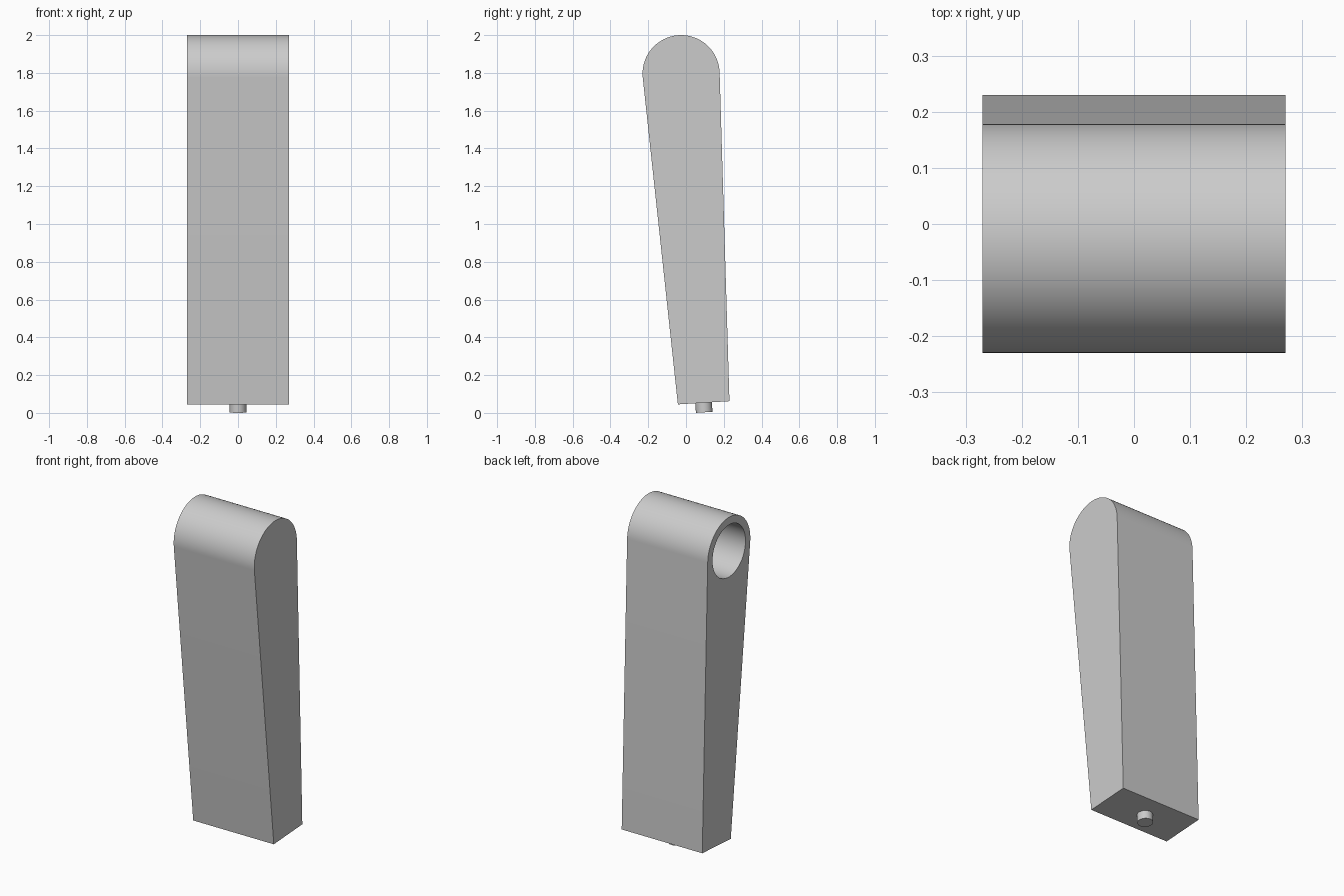
import bpy, bmesh
from math import radians, sin, cos
from mathutils import Matrix, Vector

if "Cube" in bpy.data.objects:
    bpy.data.objects.remove(bpy.data.objects["Cube"], do_unlink=True)

HALF_WIDTH = 0.27
LEAN = radians(3.8)
CENTRE = Vector((-0.026, 1.796))   # arc centre in y, z
RADIUS = 0.204
BORE_RADIUS = 0.158
BORE_DEPTH = 0.48

grey = bpy.data.materials.new("light grey")
grey.use_nodes = True
colour = (0.6, 0.6, 0.6, 1)
grey.diffuse_color = colour
grey.node_tree.nodes["Principled BSDF"].inputs["Base Color"].default_value = colour


def add_object(name, bm):
    bmesh.ops.recalc_face_normals(bm, faces=bm.faces)
    mesh = bpy.data.meshes.new(name)
    bm.to_mesh(mesh)
    bm.free()
    mesh.materials.append(grey)
    obj = bpy.data.objects.new(name, mesh)
    bpy.context.collection.objects.link(obj)
    return obj


def cylinder(name, radius, depth, matrix, segments):
    bm = bmesh.new()
    bmesh.ops.create_cone(bm, cap_ends=True, segments=segments, radius1=radius,
                          radius2=radius, depth=depth, matrix=matrix)
    return add_object(name, bm)


def smooth(obj):
    bpy.ops.object.select_all(action='DESELECT')
    obj.select_set(True)
    bpy.context.view_layer.objects.active = obj
    bpy.ops.object.shade_smooth_by_angle(angle=radians(30))


# Tapered arm: rounded top and slanted foot, extruded across the width
start, end, steps = radians(1.7), radians(186), 48
profile = [(-0.043, 0.045), (0.23, 0.062)]
for i in range(steps + 1):
    a = start + (end - start) * i / steps
    profile.append((CENTRE.x + RADIUS * cos(a), CENTRE.y + RADIUS * sin(a)))
bm = bmesh.new()
face = bm.faces.new([bm.verts.new((-HALF_WIDTH, y, z)) for y, z in profile])
ext = bmesh.ops.extrude_face_region(bm, geom=[face])
bmesh.ops.translate(bm, vec=(2 * HALF_WIDTH, 0, 0),
                    verts=[v for v in ext["geom"] if isinstance(v, bmesh.types.BMVert)])
arm = add_object("arm", bm)

# Blind bore, open on the -x side
margin = 0.1
place = Matrix.Translation((-HALF_WIDTH + (BORE_DEPTH - margin) / 2, CENTRE.x, CENTRE.y))
cutter = cylinder("bore_cutter", BORE_RADIUS, BORE_DEPTH + margin,
                  place @ Matrix.Rotation(radians(90), 4, 'Y'), 64)
cutter.hide_render = True
bore = arm.modifiers.new("bore", 'BOOLEAN')
bore.operation = 'DIFFERENCE'
bore.solver = 'EXACT'
bore.object = cutter
bpy.context.view_layer.objects.active = arm
bpy.ops.object.modifier_apply(modifier=bore.name)
bpy.data.objects.remove(cutter, do_unlink=True)
smooth(arm)

# Small locating peg under the foot, square to the slanted base
peg = cylinder("peg", 0.044, 0.07,
               Matrix.Translation((0, 0.094, 0.038)) @ Matrix.Rotation(LEAN, 4, 'X'), 32)
smooth(peg)
